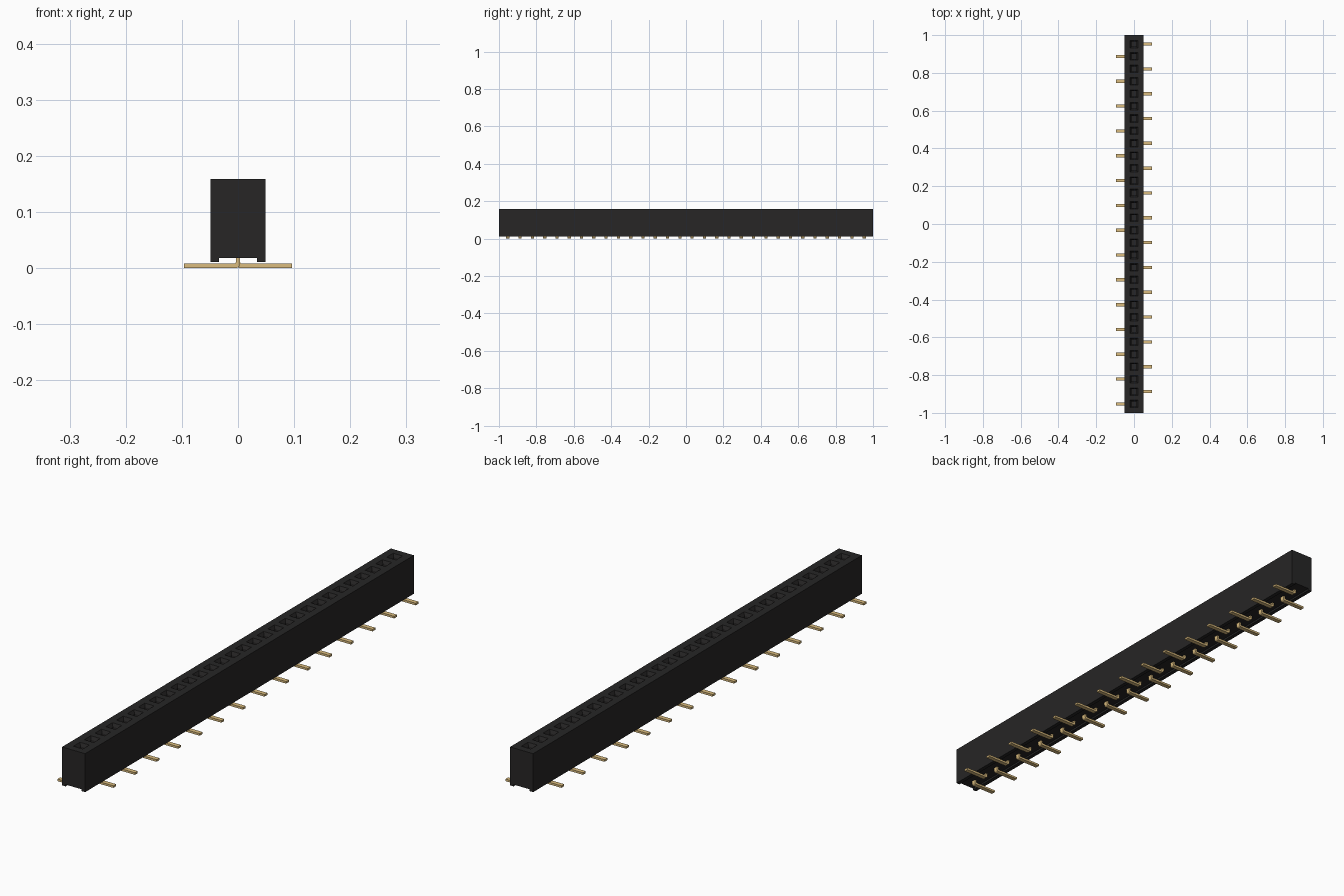
import bpy, bmesh, math

cube = bpy.data.objects.get("Cube")
if cube:
    bpy.data.objects.remove(cube, do_unlink=True)

PINS, PITCH = 30, 0.0657
HOLE = 0.02                     # half width of a socket mouth
rows = [(i - (PINS - 1) / 2) * PITCH for i in range(PINS)]


def material(name, rgb, roughness):
    m = bpy.data.materials.new(name)
    m.use_nodes = True
    m.diffuse_color = (*rgb, 1)
    bsdf = m.node_tree.nodes["Principled BSDF"]
    bsdf.inputs["Base Color"].default_value = (*rgb, 1)
    bsdf.inputs["Roughness"].default_value = roughness
    return m


def sweep(bm, profile, stations):
    """Sweep a closed xz profile along y through the given stations."""
    rings = [[bm.verts.new((x, y, z)) for x, z in profile] for y in stations]
    n = len(profile)
    for a, b in zip(rings, rings[1:]):
        for i in range(n):
            j = (i + 1) % n
            bm.faces.new((a[i], a[j], b[j], b[i]))
    bm.faces.new(rings[0])
    bm.faces.new(rings[-1])
    bmesh.ops.recalc_face_normals(bm, faces=bm.faces)


def to_mesh(bm, name, mat):
    me = bpy.data.meshes.new(name)
    bm.to_mesh(me)
    bm.free()
    me.materials.append(mat)
    return me


def add_object(name, me):
    ob = bpy.data.objects.new(name, me)
    bpy.context.collection.objects.link(ob)
    return ob


black = material("black plastic", (0.020, 0.019, 0.019), 0.6)
gold = material("gold metal", (0.708, 0.504, 0.210), 0.4)

# Housing: block with a channel underneath, split along the top for the sockets
W, TOP, FOOT, CHANNEL = 0.049, 0.159, 0.011, 0.018
profile = [(-W, FOOT), (-0.034, FOOT), (-0.034, CHANNEL), (0.034, CHANNEL),
           (0.034, FOOT), (W, FOOT), (W, TOP), (HOLE, TOP), (-HOLE, TOP), (-W, TOP)]
stations = [-1] + [y + s * HOLE for y in rows for s in (-1, 1)] + [1]
bm = bmesh.new()
sweep(bm, profile, stations)

# Sockets: chamfered mouth, then a straight shaft
mouths = [f for f in bm.faces if f.normal.z > 0.9
          and abs(f.calc_center_median().x) < 0.001
          and f.calc_center_median().z > TOP - 0.001
          and any(abs(f.calc_center_median().y - y) < 0.001 for y in rows)]
bmesh.ops.inset_individual(bm, faces=mouths, thickness=0.009, depth=-0.012)
bmesh.ops.inset_individual(bm, faces=mouths, thickness=0.0, depth=-0.09)
add_object("housing", to_mesh(bm, "housing", black))

# Pin: stem dropping from the housing and bending into a flat solder foot
T, R, TIP = 0.008, 0.008, 0.096
bend = [(-T / 2 + R - R * math.cos(a), R - R * math.sin(a))
        for a in (math.radians(d) for d in (0, 22.5, 45, 67.5, 90))]
pin_profile = ([(-T / 2, 0.03)] + bend +
               [(TIP, 0), (TIP, T), (T / 2 + 0.002, T), (T / 2, T + 0.002), (T / 2, 0.03)])
bm = bmesh.new()
sweep(bm, pin_profile, (-0.0085, 0.0085))
pin_mesh = to_mesh(bm, "pin", gold)

# Feet alternate sides along the strip
for i, y in enumerate(rows):
    ob = add_object(f"pin_{i + 1}", pin_mesh)
    ob.location.y = y
    ob.rotation_euler.z = math.pi if i % 2 == 0 else 0
